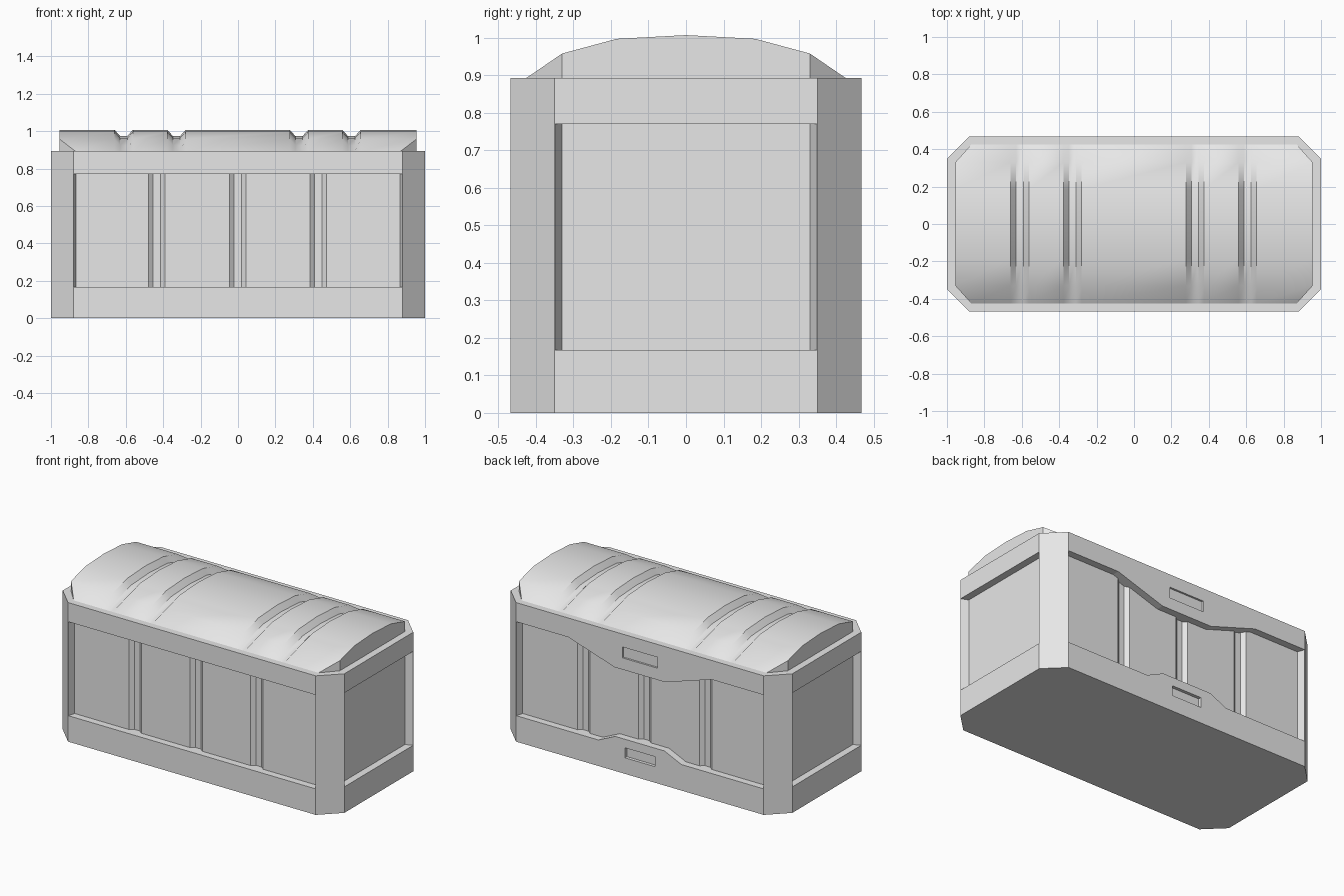
import bpy, bmesh, math

cube = bpy.data.objects.get("Cube")
if cube:
    bpy.data.objects.remove(cube, do_unlink=True)

grey = bpy.data.materials.new("light_grey")
grey.use_nodes = True
COLOUR = (0.8, 0.8, 0.8, 1)
grey.diffuse_color = COLOUR
grey.node_tree.nodes["Principled BSDF"].inputs["Base Color"].default_value = COLOUR


def make(name, bm):
    bmesh.ops.recalc_face_normals(bm, faces=bm.faces)
    mesh = bpy.data.meshes.new(name)
    bm.to_mesh(mesh)
    bm.free()
    mesh.materials.append(grey)
    obj = bpy.data.objects.new(name, mesh)
    bpy.context.collection.objects.link(obj)
    return obj


def prism(name, outline, lo, hi, axis="z"):
    """Extrude a plan (x, y) outline along z, or an upright (x, z) one along y."""
    bm = bmesh.new()
    place = (lambda a, b, c: (a, b, c)) if axis == "z" else (lambda a, b, c: (a, c, b))
    ends = [[bm.verts.new(place(a, b, c)) for a, b in outline] for c in (lo, hi)]
    for ring in ends:
        bm.faces.new(ring)
    for i in range(len(outline)):
        j = (i + 1) % len(outline)
        bm.faces.new((ends[0][i], ends[0][j], ends[1][j], ends[1][i]))
    return make(name, bm)


def cut(target, cutter):
    """Subtract the cutter for good and throw it away."""
    mod = target.modifiers.new("cut", "BOOLEAN")
    mod.operation, mod.solver, mod.object = "DIFFERENCE", "EXACT", cutter
    deps = bpy.context.evaluated_depsgraph_get()
    deps.update()
    mesh = bpy.data.meshes.new_from_object(target.evaluated_get(deps))
    target.modifiers.clear()
    target.data = mesh
    bpy.data.objects.remove(cutter, do_unlink=True)


L, W, H = 1.0, 0.468, 0.893        # half length, half width, body height
CX, CY = 0.88, 0.35                # where the corner chamfers start
LOW, HIGH = 0.167, 0.77            # panel height range
DEPTH, GROOVE = 0.046, 0.02

# Chest body with chamfered corners
corner = [(L, CY), (CX, W)]
octagon = (corner + [(-x, y) for x, y in reversed(corner)]
           + [(-x, -y) for x, y in corner] + [(x, -y) for x, y in reversed(corner)])
body = prism("chest_body", octagon, 0, H)


def long_panel(side):
    """Recess with three upright grooves in its floor."""
    floor = W - DEPTH
    pts = [(-CX - 0.013, W + DEPTH), (-CX + 0.015, floor)]
    for c in (-0.435, -0.002, 0.43):
        pts += [(c - 0.044, floor), (c - 0.02, floor - GROOVE),
                (c + 0.02, floor - GROOVE), (c + 0.044, floor)]
    pts += [(CX - 0.015, floor), (CX + 0.013, W + DEPTH)]
    return prism("panel_cutter", [(x, y * side) for x, y in pts], LOW, HIGH)


# Front panel
cut(body, long_panel(-1))

# Back panel, keeping the widened middle of both bands
back = long_panel(1)
cut(back, prism("upper_band", [(-0.6, 0.8), (-0.51, HIGH), (-0.18, 0.665),
                               (0.18, 0.665), (0.51, HIGH), (0.6, 0.8)], 0.3, 0.6, "y"))
cut(back, prism("lower_band", [(-0.35, 0.14), (-0.295, LOW), (-0.175, 0.222),
                               (0.175, 0.222), (0.295, LOW), (0.35, 0.14)], 0.3, 0.6, "y"))
cut(body, back)

# Slots in the back bands
for half, z0, z1, deep in ((0.124, 0.74, 0.81, 0.012), (0.106, 0.103, 0.167, 0.02)):
    cut(body, prism("slot_cutter", [(-half, z0), (half, z0), (half, z1), (-half, z1)],
                    W - deep, W + 0.05, "y"))

# End panels
for s in (-1, 1):
    a, b = CY + 0.019, CY - 0.02
    pts = [(s * (L + DEPTH), -a), (s * (L - DEPTH), -b),
           (s * (L - DEPTH), b), (s * (L + DEPTH), a)]
    cut(body, prism("end_cutter", pts, LOW, HIGH))

# Arched lid with four grooves across it
half_arc = [(0.425, H), (0.33, 0.958), (0.185, 0.997)]
arc = [(-y, z) for y, z in half_arc] + [(0, 1.007)] + half_arc[::-1]
stations = [(-0.955, 0)]
for c in (-0.611, -0.329, 0.326, 0.607):
    stations += [(c - 0.049, 0), (c - 0.019, 0.034), (c + 0.019, 0.034), (c + 0.049, 0)]
stations.append((0.955, 0))

bm = bmesh.new()
rows = []
for x, drop in stations:
    row = []
    for y, z in arc:
        edge = z == H
        px = math.copysign(0.87, x) if edge and abs(x) > 0.9 else x
        row.append(bm.verts.new((px, y, z if edge else z - drop)))
    rows.append(row)
for r0, r1 in zip(rows, rows[1:]):
    for i in range(len(arc) - 1):
        bm.faces.new((r0[i], r0[i + 1], r1[i + 1], r1[i]))
# Upright ends and corner chamfers of the lid
base = []
for row in (rows[0], rows[-1]):
    feet = [bm.verts.new((row[i].co.x, row[i].co.y, H)) for i in (1, -2)]
    bm.faces.new([feet[0]] + row[1:-1] + [feet[1]])
    bm.faces.new((row[0], row[1], feet[0]))
    bm.faces.new((row[-1], row[-2], feet[1]))
    base.append([row[0]] + feet + [row[-1]])
bm.faces.new(base[0] + [r[-1] for r in rows[1:-1]] + base[1][::-1]
             + [r[0] for r in rows[-2:0:-1]])
lid = make("arched_lid", bm)

bpy.ops.object.select_all(action="DESELECT")
lid.select_set(True)
bpy.context.view_layer.objects.active = lid
bpy.ops.object.shade_smooth_by_angle(angle=math.radians(30))
